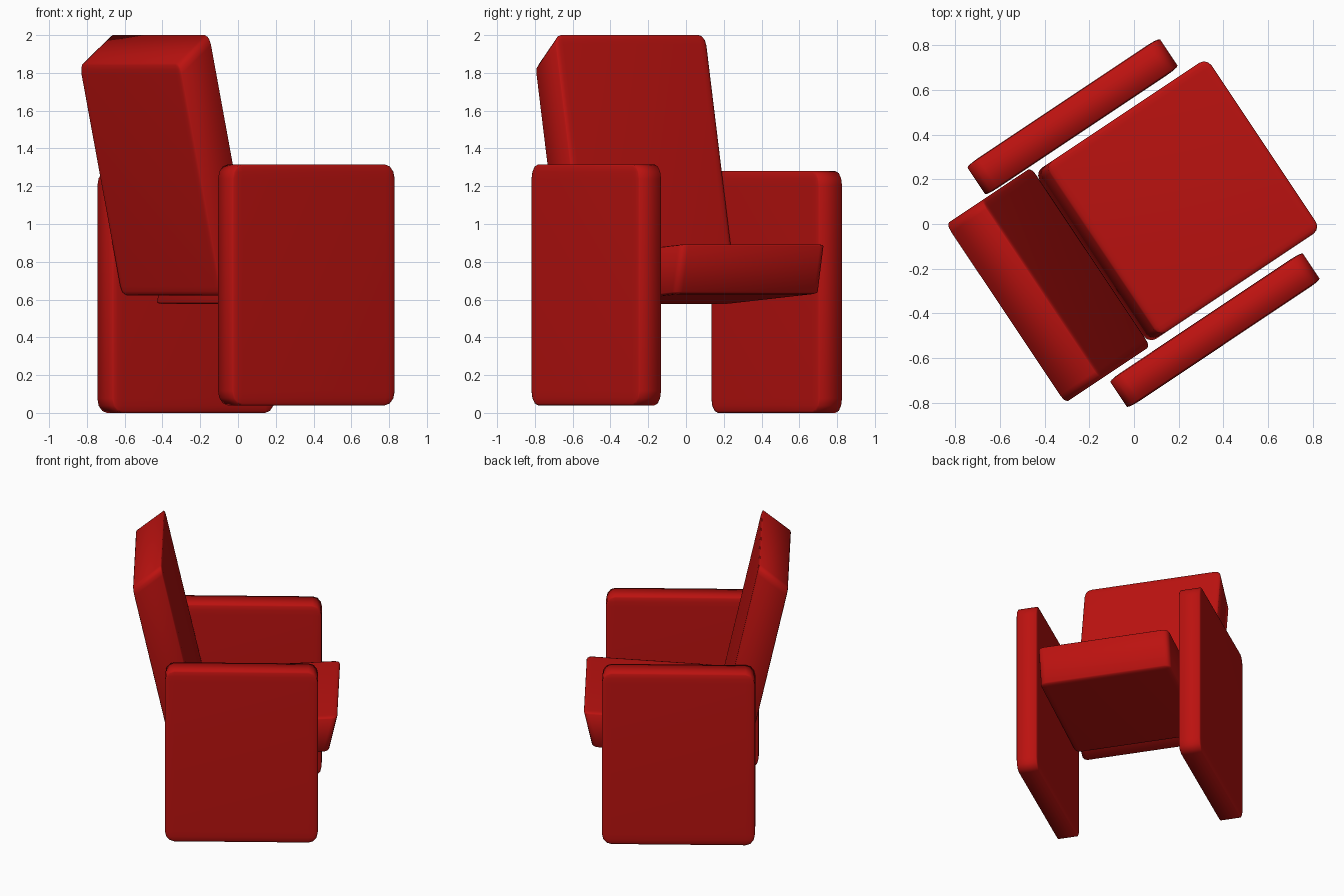
import bpy, bmesh
from math import radians
from mathutils import Matrix, Vector

if "Cube" in bpy.data.objects:
    bpy.data.objects.remove(bpy.data.objects["Cube"])

# Upholstery colour
red = bpy.data.materials.new("red_fabric")
red.diffuse_color = (0.5, 0.006, 0.005, 1)
red.use_nodes = True
red.node_tree.nodes["Principled BSDF"].inputs["Base Color"].default_value = red.diffuse_color

# The whole chair is turned about z: local x = forward, local y = sideways
TURN = Matrix.Rotation(radians(33.7), 4, 'Z')


def cushion(name, corner, depth, height, side, bevel):
    """Bevelled block, spanned by a (forward, up) corner and two (forward, up)
    vectors, between two sideways positions; the bevel stretches with the block."""
    d = Vector((depth[0], 0, depth[1])) / 2
    h = Vector((height[0], 0, height[1])) / 2
    w = Vector((0, side[1] - side[0], 0)) / 2
    c = Vector((corner[0], sum(side) / 2, corner[1])) + d + h
    shape = Matrix((d, w, h)).transposed().to_4x4()
    bm = bmesh.new()
    bmesh.ops.create_cube(bm, size=2)
    bmesh.ops.bevel(bm, geom=bm.edges[:], offset=bevel, segments=3,
                    profile=0.5, affect='EDGES')
    bm.transform(TURN @ Matrix.Translation(c) @ shape)
    bmesh.ops.recalc_face_normals(bm, faces=bm.faces[:])
    mesh = bpy.data.meshes.new(name)
    bm.to_mesh(mesh)
    bm.free()
    mesh.shade_smooth()
    mesh.materials.append(red)
    obj = bpy.data.objects.new(name, mesh)
    bpy.context.collection.objects.link(obj)
    return obj


# Side panels, one standing slightly higher than the other
cushion("left_arm", (-0.48, 0.0), (1.035, 0), (0, 1.28), (0.472, 0.632), 0.12)
cushion("right_arm", (-0.48, 0.04), (1.035, 0), (0, 1.275), (-0.672, -0.52), 0.12)

# Seat, slightly raised at the front
cushion("seat", (-0.245, 0.575), (0.87, 0.055), (0.06, 0.265), (-0.482, 0.438), 0.09)

# Slanted backrest leaning to the rear
cushion("backrest", (-0.436, 0.615), (0.20, 0.163), (-0.27, 1.23), (-0.495, 0.465), 0.09)
